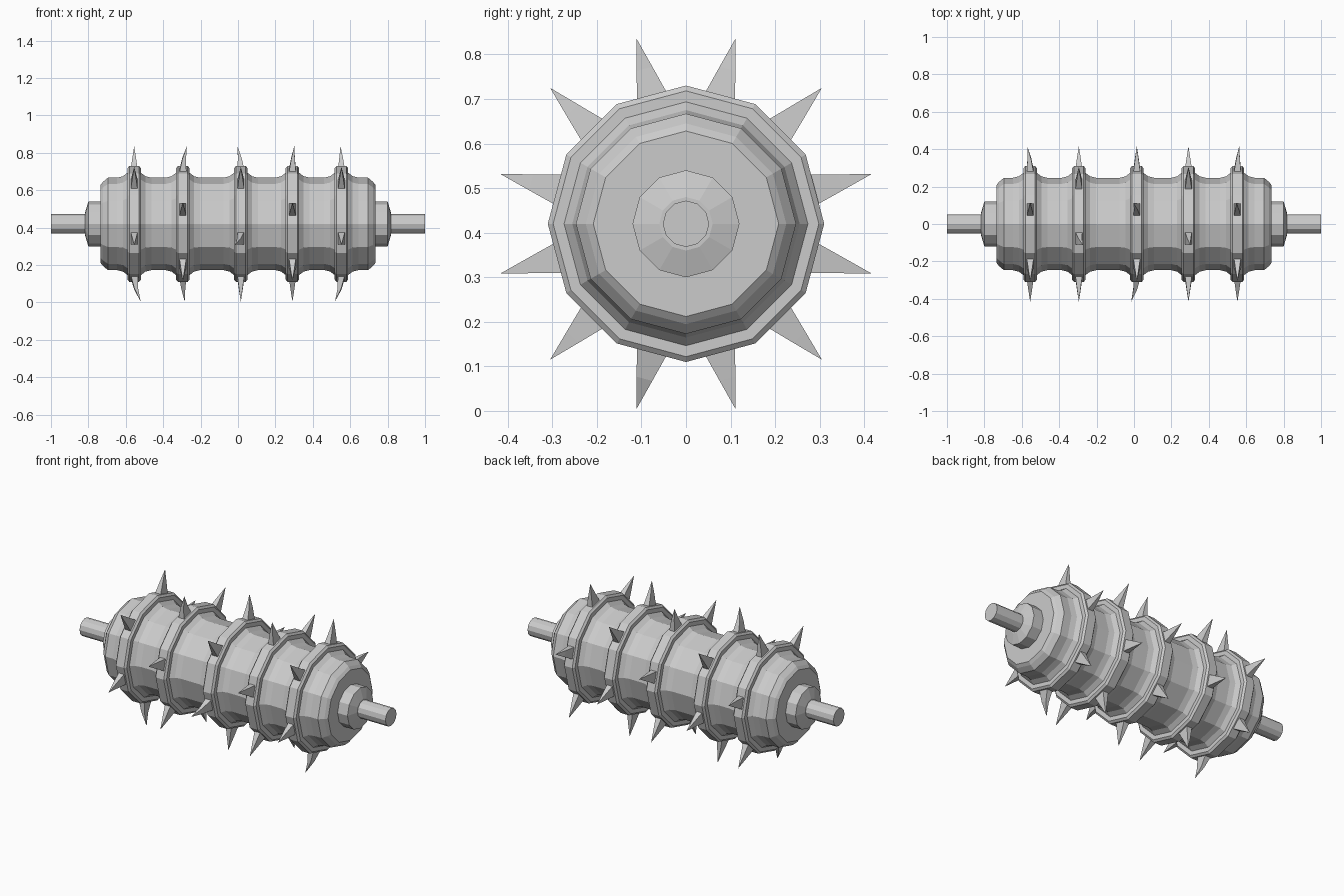
import bpy, bmesh, math
from mathutils import Vector

if "Cube" in bpy.data.objects:
    bpy.data.objects.remove(bpy.data.objects["Cube"])

AXIS_Z = 0.42
SIDES = 12
RINGS = [-0.555, -0.295, 0.015, 0.291, 0.553]


def finish(bm, name):
    bmesh.ops.recalc_face_normals(bm, faces=bm.faces)
    mesh = bpy.data.meshes.new(name)
    bm.to_mesh(mesh)
    bm.free()
    obj = bpy.data.objects.new(name, mesh)
    obj.location.z = AXIS_Z
    bpy.context.collection.objects.link(obj)
    return obj


def lathe(name, profile):
    """Turn (x, radius) points around the x axis, with capped ends."""
    bm = bmesh.new()
    loops = []
    for x, r in profile:
        loops.append([bm.verts.new((x, r * math.sin(a), r * math.cos(a)))
                      for a in (2 * math.pi * i / SIDES for i in range(SIDES))])
    for a, b in zip(loops, loops[1:]):
        for i in range(SIDES):
            j = (i + 1) % SIDES
            bm.faces.new((a[i], a[j], b[j], b[i]))
    bm.faces.new(loops[0])
    bm.faces.new(loops[-1])
    return finish(bm, name)


def spike(name, x, elevation, lean):
    """Four-sided thorn, elevation measured from the front (-y) upwards."""
    e = math.radians(elevation)
    out = Vector((0, -math.cos(e), math.sin(e)))
    side = Vector((0, math.sin(e), math.cos(e)))
    bm = bmesh.new()

    def section(radius, hx, hs, dx):
        c = out * radius + Vector((x + dx, 0, 0))
        return [bm.verts.new(c + Vector((sx * hx, 0, 0)) + side * (ss * hs))
                for sx, ss in ((-1, -1), (1, -1), (1, 1), (-1, 1))]

    base = section(0.29, 0.019, 0.036, 0)
    mid = section(0.36, 0.010, 0.0183, lean * 0.3)
    tip = bm.verts.new(out * 0.431 + Vector((x + lean, 0, 0)))
    bm.faces.new(base)
    for i in range(4):
        j = (i + 1) % 4
        bm.faces.new((base[i], base[j], mid[j], mid[i]))
        bm.faces.new((mid[i], mid[j], tip))
    return finish(bm, name)


# Drum, flaring up beside every ring
drum = [(-0.735, 0.208), (-0.722, 0.225), (-0.695, 0.247)]
for x in RINGS:
    drum += [(x - 0.092, 0.247), (x - 0.06, 0.255), (x - 0.034, 0.275),
             (x + 0.034, 0.275), (x + 0.06, 0.255), (x + 0.092, 0.247)]
drum += [(0.695, 0.247), (0.722, 0.225), (0.735, 0.208)]
lathe("drum", drum)

# Axle and the collars at both ends
lathe("axle", [(-1, 0.052), (1, 0.052)])
for s, name in ((-1, "left_collar"), (1, "right_collar")):
    lathe(name, [(s * 0.72, 0.12), (s * 0.80, 0.12), (s * 0.818, 0.06)])

# Raised rings, each with six spikes; neighbours are turned by 30 degrees
leans = [{105: 0.0, 285: 0.035, 165: -0.015},
         {75: 0.022, 255: 0.01},
         {105: -0.018, 345: -0.03},
         {75: 0.01},
         {285: -0.035, 105: -0.005, 165: 0.01}]
for n, x in enumerate(RINGS):
    lathe(f"ring_{n + 1}", [(x - 0.036, 0.268), (x - 0.036, 0.298), (x - 0.026, 0.31),
                            (x + 0.026, 0.31), (x + 0.036, 0.298), (x + 0.036, 0.268)])
    for k in range(6):
        elevation = (45 if n % 2 == 0 else 15) + 60 * k
        spike(f"spike_{n + 1}_{k + 1}", x, elevation, leans[n].get(elevation, 0))
